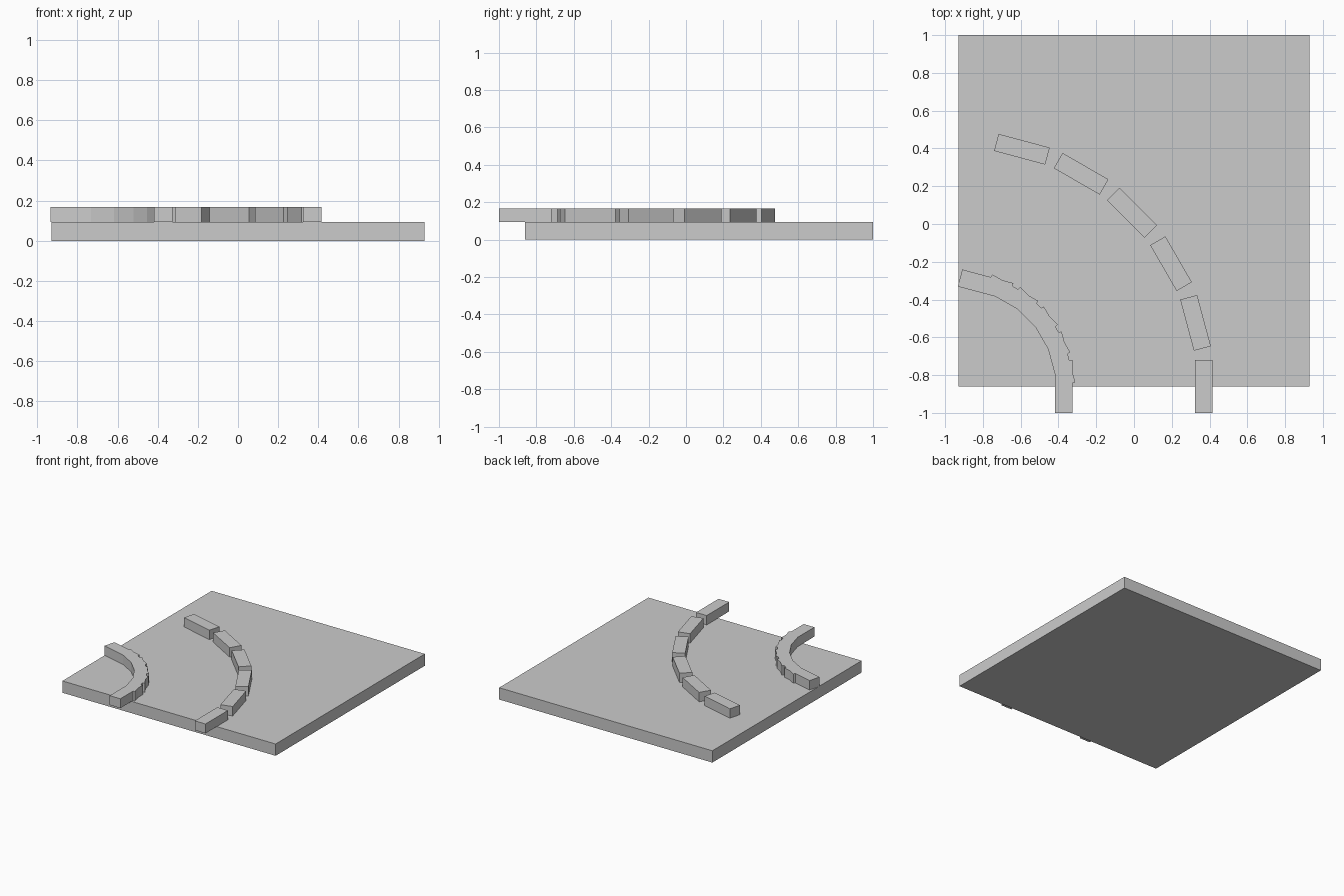
import bpy
import math

if "Cube" in bpy.data.objects:
    bpy.data.objects.remove(bpy.data.objects["Cube"])

SLAB_TOP = 0.093
CORNER_X, CORNER_Y = -0.93, -0.86   # both arcs are centred on this slab corner

grey = bpy.data.materials.new("light grey")
grey.diffuse_color = (0.6, 0.6, 0.6, 1.0)
grey.use_nodes = True
grey.node_tree.nodes["Principled BSDF"].inputs["Base Color"].default_value = grey.diffuse_color


def box(name, size, location, turn=0.0):
    bpy.ops.mesh.primitive_cube_add(size=1, location=location)
    obj = bpy.context.object
    obj.name = name
    obj.scale = size
    bpy.ops.object.transform_apply(location=False, rotation=False, scale=True)
    obj.rotation_euler.z = turn
    obj.data.materials.append(grey)
    return obj


def block_arc(name, radius):
    # six straight blocks, each tangent to the arc, 15 degrees apart
    for i in range(6):
        a = math.radians(15 * i)
        box(f"{name}_{i + 1}", (0.093, 0.28, 0.074),
            (CORNER_X + radius * math.cos(a),
             CORNER_Y + radius * math.sin(a),
             SLAB_TOP + 0.037), a)


# Square ground slab
box("ground_slab", (1.86, 1.86, SLAB_TOP), (0, 0.07, SLAB_TOP / 2))

# Curb blocks: spaced outer curve and overlapping inner curve
block_arc("outer_curb", 1.30)
block_arc("inner_curb", 0.557)
